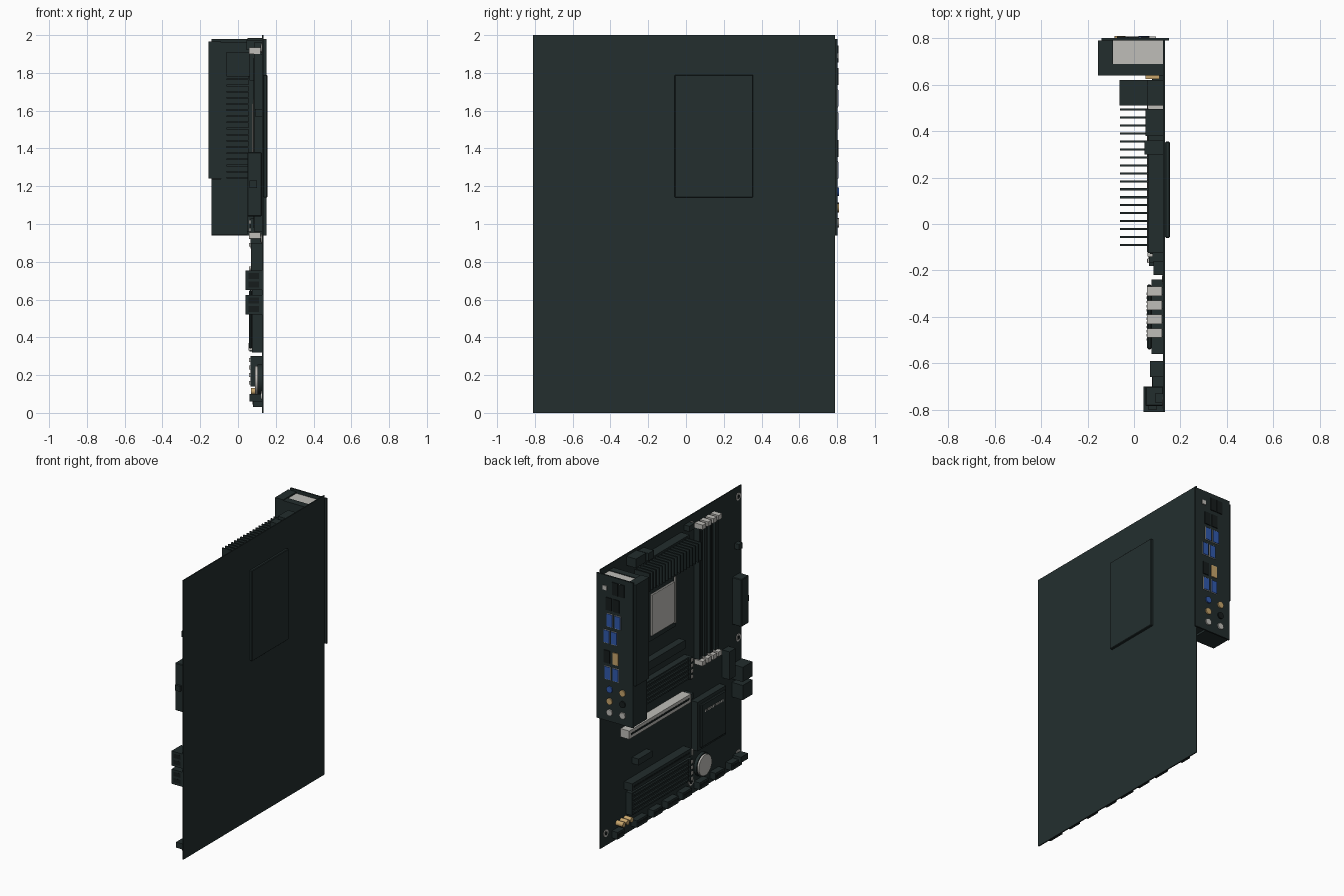
import bpy, math

def mat(name, r, g, b):
    m = bpy.data.materials.new(name)
    m.diffuse_color = (r, g, b, 1)
    return m

BOARD = mat("board_dark", 0.017, 0.028, 0.028)
DARK = mat("dark_plastic", 0.016, 0.026, 0.026)
BLACK = mat("black_recess", 0.008, 0.012, 0.012)
METAL = mat("light_metal", 0.52, 0.51, 0.48)
BLUE = mat("port_blue", 0.03, 0.10, 0.42)
GOLD = mat("gold", 0.58, 0.38, 0.15)
FACE = 0.126   # component side of the board


def box(name, x, y, z, m, bevel=0):
    """Box from (min, max) ranges along each axis."""
    bpy.ops.mesh.primitive_cube_add(size=1, location=[(a + b) / 2 for a, b in (x, y, z)])
    o = bpy.context.object
    o.name = name
    o.scale = [b - a for a, b in (x, y, z)]
    bpy.ops.object.transform_apply(location=False, rotation=False, scale=True)
    o.data.materials.append(m)
    if bevel:
        b = o.modifiers.new("bevel", 'BEVEL')
        b.width, b.segments = bevel, 1
    return o


def disc(name, loc, r, depth, m, axis='x', n=24):
    rot = (0, math.pi / 2, 0) if axis == 'x' else (math.pi / 2, 0, 0)
    bpy.ops.mesh.primitive_cylinder_add(vertices=n, radius=r, depth=depth, location=loc, rotation=rot)
    o = bpy.context.object
    o.name = name
    o.data.materials.append(m)
    bpy.ops.object.shade_smooth_by_angle()
    return o


def repeat(o, count, offset):
    a = o.modifiers.new("repeat", 'ARRAY')
    a.count = count
    a.use_relative_offset = False
    a.use_constant_offset = True
    a.constant_offset_displace = offset


# board, rear backplate and mounting rings
box("board", (FACE, 0.134), (-0.81, 0.79), (0, 2), BOARD)
box("backplate", (0.134, 0.155), (-0.06, 0.355), (1.14, 1.79), BOARD, 0.004)
for y, z in ((-0.77, 1.93), (-0.235, 1.93), (-0.77, 0.92), (-0.77, 0.09), (0.73, 0.09), (-0.235, 0.09)):
    disc("mount_ring", (FACE - 0.001, y, z), 0.026, 0.006, METAL)
    disc("mount_hole", (FACE - 0.003, y, z), 0.014, 0.006, BLACK)

# processor socket
box("socket_frame", (0.09, FACE), (-0.01, 0.31), (1.30, 1.68), DARK)
box("socket_lid", (0.075, 0.09), (0.02, 0.28), (1.34, 1.64), METAL, 0.005)
box("socket_lever", (0.08, 0.09), (-0.005, 0.005), (1.33, 1.66), METAL)

# memory slots with light end clips
for i in range(4):
    y = -0.27 - 0.06 * i
    box("memory_slot", (0.085, FACE), (y - 0.037, y - 0.003), (0.96, 1.9), DARK)
    box("memory_groove", (0.083, 0.086), (y - 0.024, y - 0.016), (0.98, 1.88), BLACK)
    for z in (0.922, 1.9):
        box("memory_clip", (0.057, 0.12), (y - 0.04, y), (z, z + 0.034), METAL)

# top heatsink: fins spaced along the board
box("top_heatsink_base", (0.06, FACE), (-0.125, 0.38), (1.76, 1.92), DARK)
f = box("top_heatsink_fins", (-0.06, 0.062), (-0.095, -0.086), (1.78, 1.91), DARK)
repeat(f, 18, (0, 0.0343, 0))

# side heatsink: fins stacked upward
box("side_heatsink_base", (0.055, FACE), (0.51, 0.62), (1.22, 1.80), DARK)
f = box("side_heatsink_fins", (-0.062, 0.06), (0.51, 0.62), (1.24, 1.249), DARK)
repeat(f, 17, (0, 0, 0.0326))

# power connectors and fan headers
box("cpu_power", (0.05, FACE), (0.38, 0.495), (1.92, 1.985), DARK)
box("cpu_power_latch", (0.045, FACE), (0.30, 0.36), (1.92, 1.975), DARK)
box("main_power", (0.05, FACE), (-0.785, -0.70), (1.04, 1.38), DARK, 0.004)
box("main_power_latch", (0.06, 0.1), (-0.80, -0.785), (1.19, 1.23), DARK)
box("fan_header", (0.09, FACE), (-0.77, -0.73), (1.57, 1.61), DARK)
box("fan_header", (0.085, FACE), (-0.22, -0.16), (1.92, 1.96), DARK)
box("front_port_header", (0.068, FACE), (-0.66, -0.59), (0.70, 0.90), DARK)

# drive connectors
for z in (0.52, 0.65):
    box("drive_connector", (0.04, FACE), (-0.81, -0.70), (z, z + 0.105), DARK)
    for s in (0.015, 0.06):
        box("drive_socket", (0.055, 0.11), (-0.8105, -0.805), (z + s, z + s + 0.03), BLACK)

# expansion slots
box("main_slot", (0.058, FACE), (-0.14, 0.56), (0.715, 0.775), METAL)
box("main_slot_groove", (0.056, 0.059), (-0.12, 0.54), (0.738, 0.752), BLACK)
box("main_slot_lock", (0.065, FACE), (-0.18, -0.14), (0.725, 0.765), DARK)
box("lower_slot", (0.062, FACE), (-0.15, 0.52), (0.325, 0.38), DARK)
box("lower_slot_groove", (0.060, 0.063), (-0.13, 0.50), (0.346, 0.358), BLACK)
box("lower_slot_end", (0.055, FACE), (-0.165, -0.15), (0.33, 0.37), METAL)
box("short_slot", (0.075, FACE), (0.27, 0.43), (0.475, 0.52), DARK)

# ribbed storage covers with light pins on their ends
for z0, z1, y1 in ((0.87, 1.03, 0.48), (0.14, 0.30, 0.50)):
    box("storage_cover", (0.08, FACE), (-0.14, y1), (z0, z1), DARK)
    r = box("storage_ribs", (0.068, 0.081), (-0.13, y1 - 0.01), (z0 + 0.01, z0 + 0.022), DARK)
    repeat(r, 5, (0, 0, 0.032))
    box("storage_end", (0.065, FACE), (-0.165, -0.14), (z0, z1), DARK)
    p = box("storage_pin", (0.058, 0.066), (-0.168, -0.148), (z0 + 0.01, z0 + 0.03), METAL)
    repeat(p, 4, (0, 0, 0.04))
box("upper_bar", (0.075, FACE), (-0.10, 0.42), (1.11, 1.17), DARK)

# chipset heatsink
box("chipset_base", (0.075, FACE), (-0.56, -0.24), (0.32, 0.67), DARK)
box("chipset_plate", (0.057, 0.076), (-0.54, -0.26), (0.34, 0.65), DARK, 0.006)
s = box("chipset_trim", (0.054, 0.058), (-0.305, -0.295), (0.585, 0.60), METAL)
repeat(s, 12, (0, -0.018, 0))

# round battery
disc("battery_holder", (0.115, -0.35, 0.175), 0.082, 0.022, DARK, n=32)
disc("battery", (0.102, -0.35, 0.175), 0.074, 0.022, METAL, n=32)

# bottom edge headers
for y, w in ((0.62, 0.08), (0.38, 0.12), (0.2, 0.1), (0.03, 0.12), (-0.13, 0.1), (-0.32, 0.1), (-0.50, 0.1), (-0.69, 0.12)):
    box("bottom_header", (0.08, FACE), (y - w / 2, y + w / 2), (0.03, 0.08), DARK)
    box("bottom_header_pins", (0.078, 0.081), (y - w / 2 + 0.01, y + w / 2 - 0.01), (0.045, 0.065), BLACK)
box("edge_switch", (0.062, FACE), (-0.79, -0.71), (0.06, 0.10), DARK)
for i in range(3):
    disc("gold_capacitor", (0.1, 0.60 - 0.045 * i, 0.115), 0.018, 0.06, GOLD, n=12)

# port block: metal core, dark shroud and back shield
box("port_core", (-0.09, FACE), (0.69, 0.79), (1.24, 1.955), METAL)
box("shroud_inner", (-0.09, FACE), (0.64, 0.69), (1.235, 1.96), DARK)
box("shroud_outer", (-0.155, -0.09), (0.64, 0.79), (1.24, 1.965), DARK)
box("shroud_lower", (-0.14, 0.05), (0.64, 0.79), (0.945, 1.237), DARK)
box("shroud_root", (0.05, FACE), (0.66, 0.79), (0.96, 1.235), DARK)
box("back_shield", (-0.14, 0.15), (0.79, 0.801), (0.94, 1.98), DARK)
box("shroud_tip", (0.05, 0.11), (0.625, 0.64), (1.80, 1.90), GOLD)


# ports sit on the shield; d is the distance from the board side
def port(name, d, z, w, h, m, depth=0.807):
    x = 0.13 - d
    box(name, (x - w / 2, x + w / 2), (0.80, depth), (z - h / 2, z + h / 2), m)


for d, z in ((0.087, 1.665), (0.15, 1.665), (0.063, 1.545), (0.122, 1.545), (0.07, 1.285), (0.135, 1.285)):
    port("blue_port_rim", d, z, 0.05, 0.095, METAL, 0.804)
    port("blue_port", d, z, 0.044, 0.088, BLUE, 0.808)
port("gold_port", 0.135, 1.40, 0.044, 0.085, GOLD)
for d, z in ((0.08, 1.78), (0.14, 1.78), (0.13, 1.9), (0.18, 1.9), (0.065, 1.40)):
    port("dark_port", d, z, 0.046, 0.09, BLACK)
port("port_trim", 0.165, 1.90, 0.006, 0.09, METAL)
port("small_port", 0.05, 1.89, 0.03, 0.03, METAL)
for d, z, m in ((0.087, 1.17, BLUE), (0.087, 1.085, GOLD), (0.19, 1.17, GOLD),
                (0.087, 1.005, METAL), (0.19, 1.01, METAL), (0.19, 1.09, BLACK)):
    disc("audio_jack", (0.13 - d, 0.804, z), 0.023, 0.012, m, 'y', 16)
